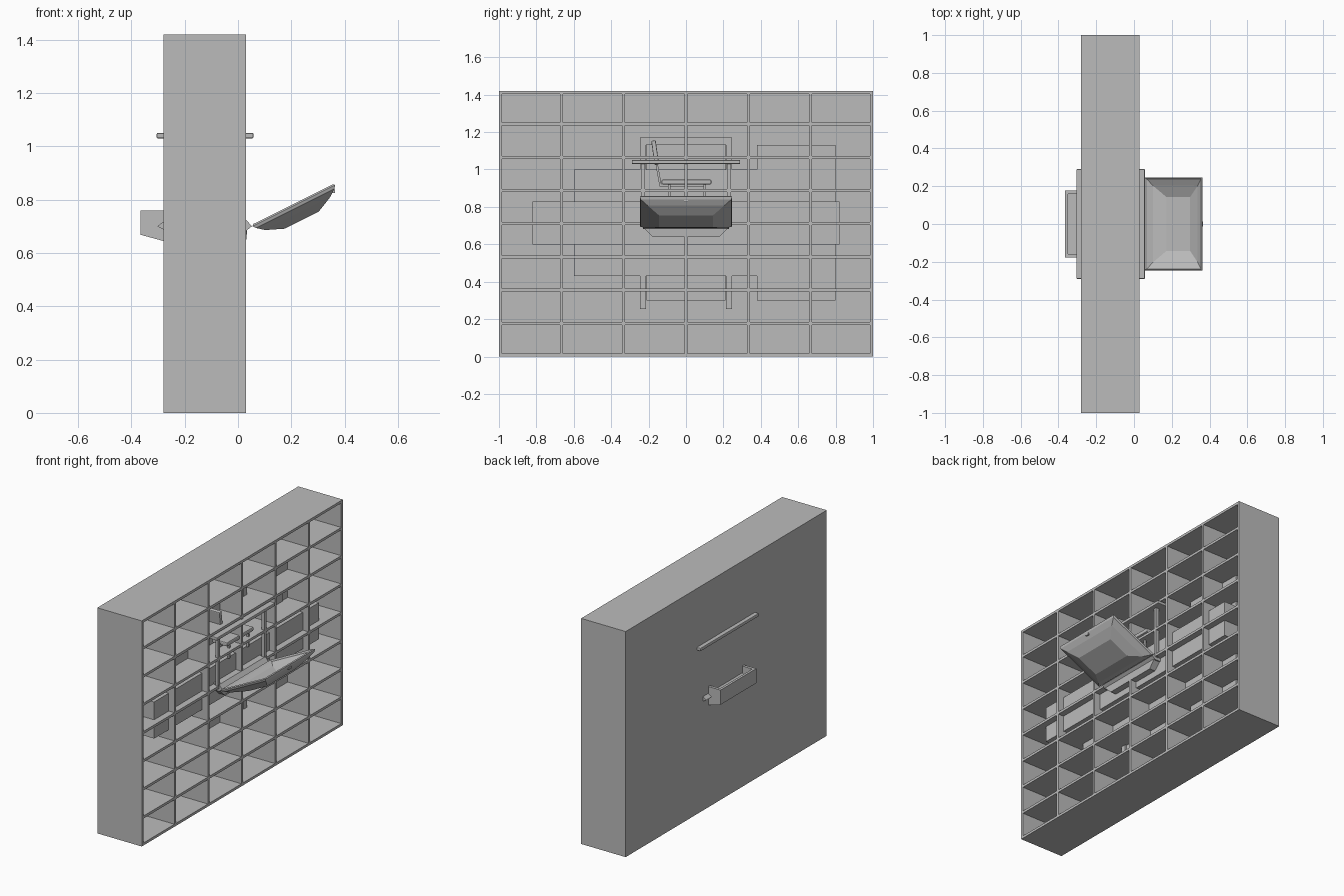
import bpy, bmesh, math
from mathutils import Vector

if "Cube" in bpy.data.objects:
    bpy.data.objects.remove(bpy.data.objects["Cube"])

grey = bpy.data.materials.new("plain_grey")
grey.diffuse_color = (0.5, 0.5, 0.5, 1)
grey.use_nodes = True
grey.node_tree.nodes["Principled BSDF"].inputs["Base Color"].default_value = grey.diffuse_color


def finish(name, bm):
    bmesh.ops.recalc_face_normals(bm, faces=bm.faces)
    me = bpy.data.meshes.new(name)
    bm.to_mesh(me)
    bm.free()
    ob = bpy.data.objects.new(name, me)
    bpy.context.collection.objects.link(ob)
    me.materials.append(grey)
    return ob


def box(name, x0, x1, y0, y1, z0, z1, bevel=0):
    bm = bmesh.new()
    bmesh.ops.create_cube(bm, size=1)
    for v in bm.verts:
        v.co = ((x0 + x1) / 2 + v.co.x * (x1 - x0),
                (y0 + y1) / 2 + v.co.y * (y1 - y0),
                (z0 + z1) / 2 + v.co.z * (z1 - z0))
    ob = finish(name, bm)
    if bevel:
        m = ob.modifiers.new("soft_edges", 'BEVEL')
        m.width, m.segments = bevel, 2
    return ob


def loft(name, rings, cap_start=True):
    """Join rings of points into a skin."""
    bm = bmesh.new()
    vs = [[bm.verts.new(p) for p in r] for r in rings]
    for a, b in zip(vs, vs[1:]):
        for i in range(len(a)):
            j = (i + 1) % len(a)
            bm.faces.new((a[i], a[j], b[j], b[i]))
    if cap_start:
        bm.faces.new(vs[0])
    bm.faces.new(vs[-1])
    return finish(name, bm)


# Shelf case: back panel, frame and grid
H, BACK, FRONT, T = 1.42, -0.28, 0.03, 0.008
box("back_panel", BACK, BACK + 0.012, -1, 1, 0, H)
for i in range(7):
    y = max(-1 + T, min(1 - T, -1 + i / 3))
    box("upright", BACK, FRONT, y - T, y + T, 0, H)
for i in range(9):
    z = max(T, min(H - T, H * i / 8))
    box("shelf_board", BACK, FRONT, -1, 1, z - T, z + T)

# Blocks stored inside the cells
box("wide_block", -0.26, -0.01, -0.82, 0.82, 0.60, 0.83)
box("middle_block", -0.26, -0.11, -0.60, 0.60, 0.43, 1.00)
box("tall_block", -0.26, -0.115, 0.38, 0.80, 0.30, 1.13)
box("centre_block", -0.26, -0.12, -0.21, 0.21, 0.30, 1.13)
box("centre_cap", -0.26, -0.11, -0.245, 0.245, 1.13, 1.17)
for s in (-1, 1):
    box("block_leg", -0.26, -0.11, s * 0.23 - 0.017, s * 0.23 + 0.017, 0.255, 1.14)

# Table plate and posts
box("table_plate", -0.305, 0.058, -0.29, 0.29, 1.03, 1.05, 0.004)
for s in (-1, 1):
    for x in (-0.25, 0.02):
        box("table_post", x - 0.01, x + 0.01, s * 0.23 - 0.01, s * 0.23 + 0.01, 0.70, 1.035)

# Small chair
box("chair_seat", -0.09, 0.015, -0.13, 0.135, 0.92, 0.946, 0.006)
rest = box("chair_back", -0.08, 0.0, -0.012, 0.012, -0.065, 0.065, 0.005)
rest.location = (0, -0.165, 1.09)
rest.rotation_euler.x = math.radians(8)
stem = box("chair_stem", -0.05, -0.03, -0.006, 0.006, -0.07, 0.07)
stem.location = (0, -0.148, 0.98)
stem.rotation_euler.x = math.radians(10)
box("chair_rail", -0.05, -0.03, -0.14, 0.10, 0.908, 0.922)
for y in (-0.09, 0.10):
    for x in (-0.08, 0.0):
        box("chair_leg", x - 0.006, x + 0.006, y - 0.006, y + 0.006, 0.83, 0.92)

# Rear open tray
outer = [(-0.365, 0.76), (-0.365, 0.668), (-0.27, 0.642), (-0.27, 0.76)]
box("tray_back", -0.365, -0.35, -0.178, 0.178, 0.668, 0.76)
for s in (-1, 1):
    loft("tray_side", [[(x, s * y, z) for x, z in outer] for y in (0.178, 0.16)])
floor = [(-0.365, 0.68), (-0.365, 0.668), (-0.27, 0.642), (-0.27, 0.68)]
loft("tray_floor", [[(x, y, z) for x, z in floor] for y in (-0.178, 0.178)])

# Pointed bar and tapered hull through the shelf
bar = [(-0.302, 0.70), (-0.27, 0.725), (0.03, 0.725), (0.052, 0.70), (0.03, 0.682), (-0.27, 0.682)]
loft("pointed_bar", [[(x, y, z) for x, z in bar] for y in (-0.23, 0.23)])
loft("hull", [[(x0, -y, z), (x1, -y, z), (x1, y, z), (x0, y, z)]
              for x0, x1, y, z in ((-0.27, 0.035, 0.23, 0.69), (-0.27, 0.03, 0.18, 0.64))])

# Tilted front scoop with stepped walls
slope = math.atan2(0.155, 0.31)
c, s = math.cos(slope), math.sin(slope)


def tilt(u, y, v):
    return Vector((0.21 + u * c - v * s, y, 0.778 + u * s + v * c))


steps = [(-0.174, 0.172, 0.247, 0.0), (-0.165, 0.164, 0.243, -0.012),
         (-0.138, 0.133, 0.205, -0.034), (-0.071, 0.073, 0.145, -0.062)]
scoop = loft("scoop", [[tilt(a, -y, v), tilt(b, -y, v), tilt(b, y, v), tilt(a, y, v)]
                       for a, b, y, v in steps], cap_start=False)
bm = bmesh.new()
bm.from_mesh(scoop.data)
if min(bm.faces, key=lambda f: f.calc_center_median().z).normal.z > 0:
    bmesh.ops.reverse_faces(bm, faces=bm.faces)
bm.to_mesh(scoop.data)
bm.free()
shell = scoop.modifiers.new("wall", 'SOLIDIFY')
shell.thickness = 0.01
shell.offset = -1
box("scoop_knob", 0.352, 0.364, -0.012, 0.012, 0.825, 0.838)
